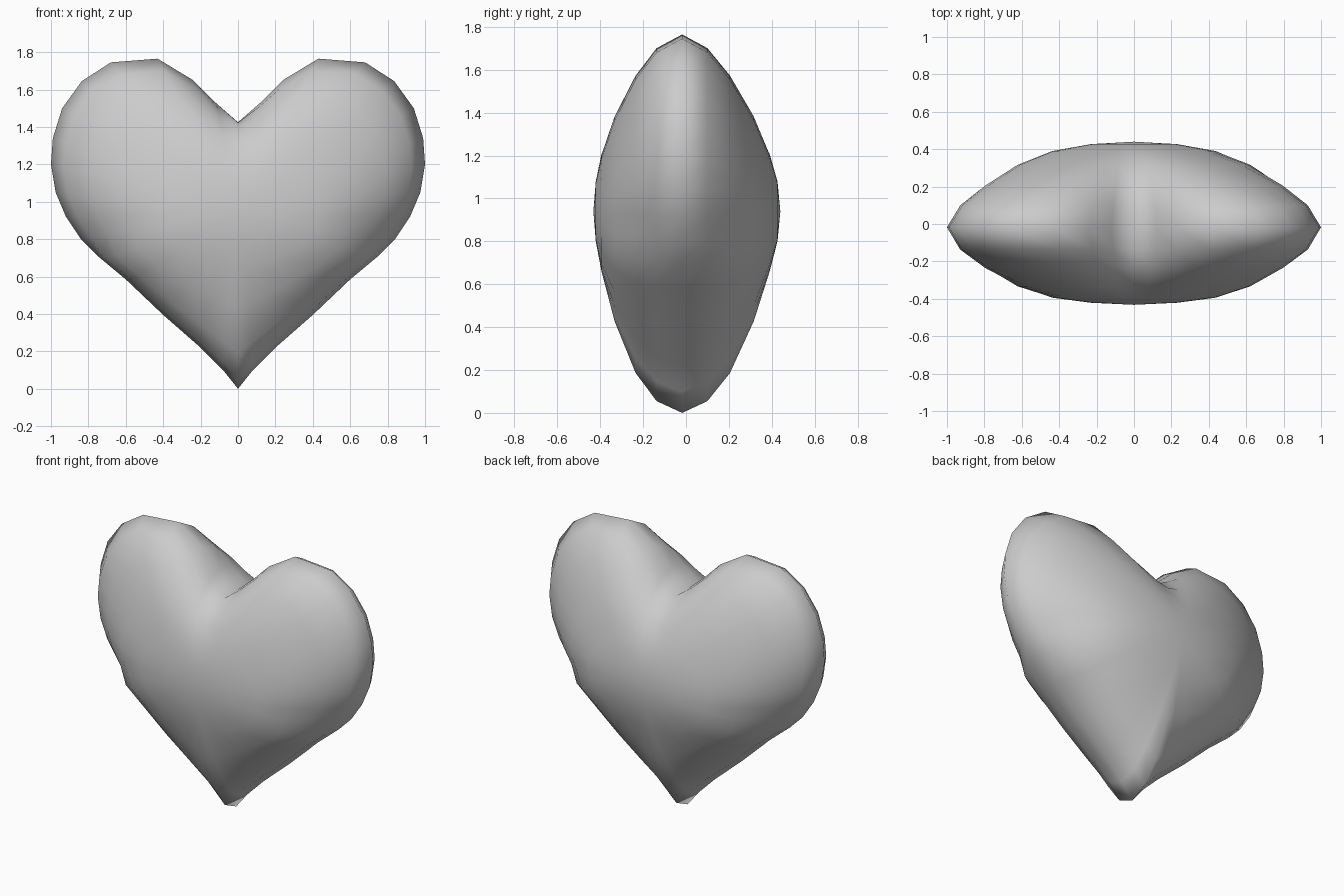
import bpy, bmesh
from math import atan2, cos, sin

if "Cube" in bpy.data.objects:
    bpy.data.objects.remove(bpy.data.objects["Cube"])

# Right half of the heart outline (x, z), from bottom tip to top notch
half = [(0, 0), (.08, .10), (.20, .22), (.40, .395), (.60, .585), (.75, .71),
        (.84, .80), (.92, .92), (.975, 1.05), (1, 1.20), (.99, 1.34), (.94, 1.50),
        (.835, 1.645), (.68, 1.745), (.43, 1.765), (.24, 1.65), (.12, 1.53), (0, 1.425)]
outline = half + [(-x, z) for x, z in half[-2:0:-1]]

# Rings (scale, roundness, bulge, y); inner rings turn from a heart into an ellipse
CENTRE_Z, RX, RZ, FRONT, BACK = .94, 1.05, .63, -.432, .44
rings = [(.22, 1, 0, -.421), (.42, .92, .02, -.394), (.62, .5, .06, -.333),
         (.80, .15, .07, -.235), (.93, .03, .03, -.137), (1, 0, 0, -.018),
         (.93, .03, .03, .10), (.80, .15, .07, .205), (.62, .5, .06, .316),
         (.42, .92, .02, .39), (.22, 1, 0, .427)]

bm = bmesh.new()


def add_ring(s, w, bulge, y):
    verts = []
    for x, z in outline:
        dz = z - CENTRE_Z
        a = atan2(dz / RZ, x / RX)
        px = x * (1 - w) + RX * cos(a) * w
        pz = dz * (1 - w) + RZ * sin(a) * w
        if z < .75:    # fuller lower flanks and tip
            side = (x > 0) - (x < 0)
            px += side * bulge * min(1, abs(x) / .2) * .6
            pz -= bulge * .7
        elif z > 1.4 and abs(x) < .3:    # notch fills in
            pz += bulge * (1 - abs(x) / .3)
        verts.append(bm.verts.new((px * s, y, CENTRE_Z + pz * s)))
    return verts


loops = [add_ring(*r) for r in rings]
n = len(outline)
for a, b in zip(loops, loops[1:]):
    for i in range(n):
        j = (i + 1) % n
        bm.faces.new((a[i], a[j], b[j], b[i]))

# Front and back centre fans
for ring, y in ((loops[0], FRONT), (loops[-1], BACK)):
    c = bm.verts.new((0, y, CENTRE_Z))
    for i in range(n):
        bm.faces.new((ring[i], ring[(i + 1) % n], c))

bmesh.ops.recalc_face_normals(bm, faces=bm.faces)
for f in bm.faces:
    f.smooth = True
mesh = bpy.data.meshes.new("heart")
bm.to_mesh(mesh)
bm.free()
bpy.context.collection.objects.link(bpy.data.objects.new("heart", mesh))
